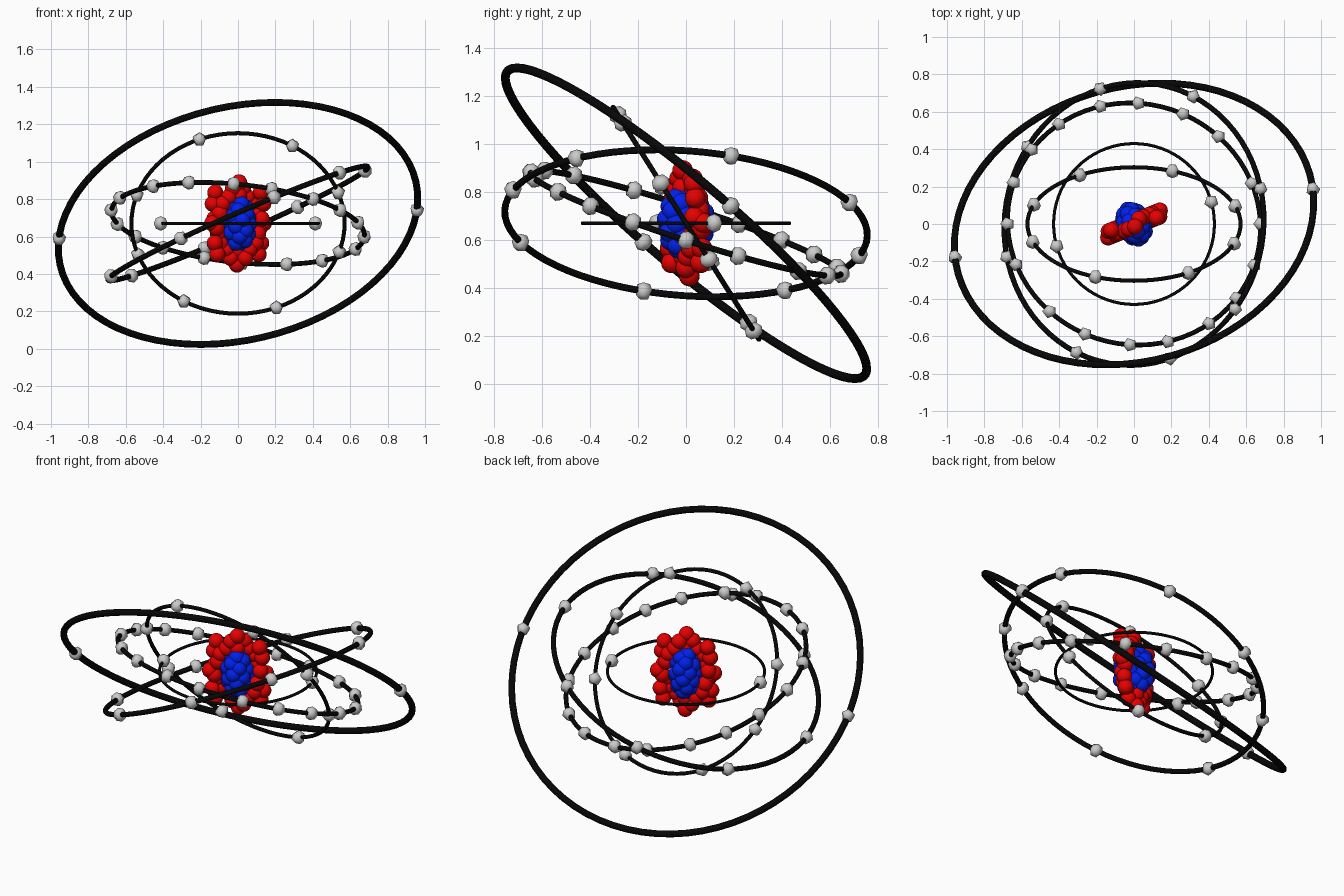
import bpy, math
from mathutils import Vector

if "Cube" in bpy.data.objects:
    bpy.data.objects.remove(bpy.data.objects["Cube"])

CENTER = Vector((0, 0, 0.67))


def material(name, color):
    m = bpy.data.materials.new(name)
    m.diffuse_color = (*color, 1)
    m.use_nodes = True
    m.node_tree.nodes["Principled BSDF"].inputs["Base Color"].default_value = m.diffuse_color
    return m


BLACK = material("black", (0.002, 0.002, 0.002))
RED = material("red", (0.8, 0.0, 0.0))
BLUE = material("blue", (0.0, 0.015, 0.85))


def add_ring(name, radius, normal, azimuths):
    """Tilted orbit ring with low-poly electrons at the given top-view angles."""
    n = Vector(normal).normalized()
    bpy.ops.mesh.primitive_torus_add(
        major_radius=radius, minor_radius=0.019 * radius,
        major_segments=72, minor_segments=12, location=CENTER,
        rotation=n.to_track_quat('Z', 'Y').to_euler())
    ring = bpy.context.object
    ring.name = name + "_ring"
    ring.data.materials.append(BLACK)
    bpy.ops.object.shade_smooth()
    for a in azimuths:
        c, s = math.cos(math.radians(a)), math.sin(math.radians(a))
        d = Vector((c, s, -(n.x * c + n.y * s) / n.z)).normalized()
        bpy.ops.mesh.primitive_uv_sphere_add(
            segments=5, ring_count=4, radius=0.039, location=CENTER + d * radius,
            rotation=n.to_track_quat('Z', 'Y').to_euler())
        bpy.context.object.name = name + "_electron"
        bpy.ops.object.shade_smooth()


def add_ball(name, offset, mat):
    bpy.ops.mesh.primitive_uv_sphere_add(
        segments=20, ring_count=12, radius=0.043, location=CENTER + offset)
    ball = bpy.context.object
    ball.name = name
    ball.data.materials.append(mat)
    bpy.ops.object.shade_smooth()


# Orbit rings, inside to outside
half = [88, 106, 127, 144, 161, 180, 199, 226, 246]
add_ring("first", 0.43, (0, 0, 1), [16, 196])
add_ring("second", 0.57, (0, 0.846, 0.532),
         [10, 54, 138, 169, 190, 234, 318, 349])
add_ring("third", 0.68, (0.1, 0.307, 0.947), half + [a + 180 for a in half])
add_ring("fourth", 0.757, (-0.398, 0.07, 0.914),
         [15.5, 65, 104, 144, 194.5, 246, 285, 320])
add_ring("fifth", 0.977, (-0.18, 0.637, 0.749), [11, 190.5])

# Nucleus axes: along the flat red cluster, and across it
ang = math.radians(22)
U = Vector((math.cos(ang), math.sin(ang), 0))
V = Vector((-math.sin(ang), math.cos(ang), 0))
Z = Vector((0, 0, 1))

# Red protons: upright flat cluster, mirrored left/right and up/down
quadrant = [(0, 0.22), (0.035, 0.185), (0, 0.15), (0.06, 0.14), (0.125, 0.165),
            (0.095, 0.105), (0.14, 0.105), (0.11, 0.055), (0.13, 0.025), (0.155, 0)]
for i, (u, w) in enumerate(quadrant):
    for su in ((1, -1) if u else (1,)):
        for sw in ((1, -1) if w else (1,)):
            t = 0.015 * su * sw * (1 if i % 2 else -1)
            add_ball("proton", U * u * su + V * t + Z * w * sw, RED)

# Blue neutrons: egg-shaped cluster in the middle
count = 36
for i in range(count):
    h = 1 - 2 * (i + 0.5) / count
    r = math.sqrt(1 - h * h)
    a = i * math.pi * (3 - math.sqrt(5))
    add_ball("neutron", U * 0.055 * r * math.cos(a) + V * 0.083 * r * math.sin(a)
             + Z * 0.12 * h, BLUE)
